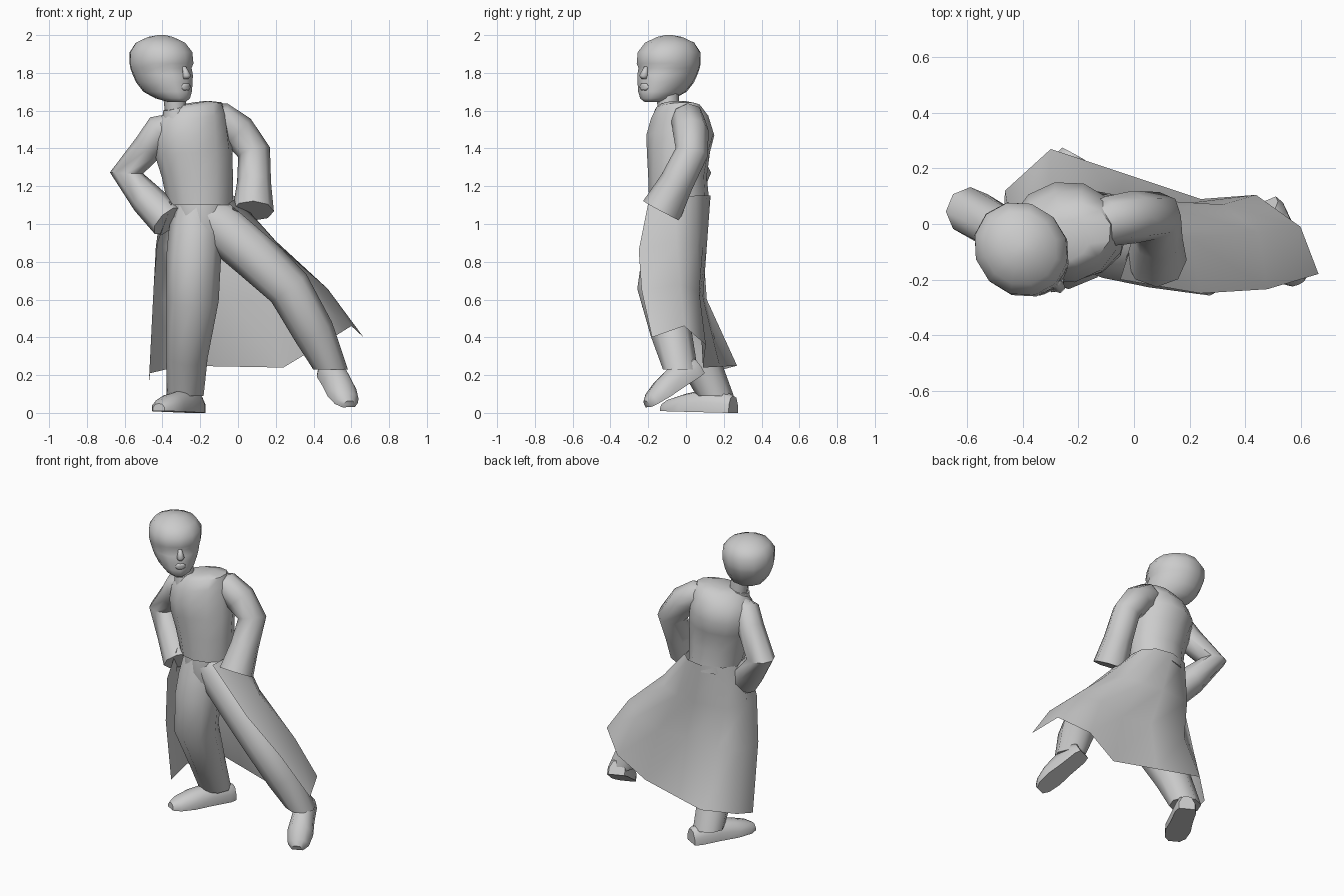
import bpy, bmesh, math
from mathutils import Vector as V, Matrix


def loft(name, rings, closed=True, caps=True, matrix=None, angle=50):
    """Skin a list of equal-length point rows into one smooth object."""
    bm = bmesh.new()
    rows = [[bm.verts.new(p) for p in r] for r in rings]
    n = len(rows[0])
    for a, b in zip(rows, rows[1:]):
        for i in range(n if closed else n - 1):
            j = (i + 1) % n
            bm.faces.new((a[i], a[j], b[j], b[i]))
    if caps and closed:
        bm.faces.new(rows[0])
        bm.faces.new(rows[-1])
    bmesh.ops.recalc_face_normals(bm, faces=bm.faces)
    if matrix:
        bm.transform(matrix)
    me = bpy.data.meshes.new(name)
    bm.to_mesh(me)
    bm.free()
    ob = bpy.data.objects.new(name, me)
    bpy.context.collection.objects.link(ob)
    bpy.ops.object.select_all(action='DESELECT')
    ob.select_set(True)
    bpy.context.view_layer.objects.active = ob
    bpy.ops.object.shade_smooth_by_angle(angle=math.radians(angle))
    return ob


def ring(c, u, v, n):
    return [V(c) + V(u) * math.cos(t) + V(v) * math.sin(t)
            for t in (2 * math.pi * i / n for i in range(n))]


def tube(name, path, n=8, flat_end=False):
    """Sleeve or trouser leg: path of (x, y, z, radius)."""
    pts = [V(p[:3]) for p in path]
    rings = []
    for i, p in enumerate(path):
        t = (pts[min(i + 1, len(pts) - 1)] - pts[max(i - 1, 0)]).normalized()
        if flat_end and i == len(pts) - 1:
            t = V((0, 0, -1))
        u = V((0, 1, 0)).cross(t).normalized()
        rings.append(ring(pts[i], u * p[3], t.cross(u) * p[3], n))
    return loft(name, rings)


# Torso: (x, y, z, half width, half depth, sideways tilt, twist)
torso = [(-.20, -.035, 1.10, .172, .160, 0, 0), (-.215, -.045, 1.25, .188, .155, .02, .05),
         (-.235, -.04, 1.38, .205, .167, .08, .12), (-.25, -.03, 1.47, .20, .18, .12, .2),
         (-.25, -.035, 1.56, .185, .15, .14, .25), (-.235, -.045, 1.62, .15, .11, .16, .3),
         (-.25, -.06, 1.638, .09, .07, .16, .3)]
loft("coat_bodice", [ring((x, y, z), (w, w * r, w * k), (-d * r, d, 0), 12)
                     for x, y, z, w, d, k, r in torso])

# Open coat skirt: rows run from the right front edge round the back
waist = [(-.35, -.16, 1.11), (-.40, -.04, 1.14), (-.335, .085, 1.15), (-.20, .13, 1.15),
         (-.09, .11, 1.15), (-.025, .05, 1.15), (-.005, -.06, 1.14), (-.05, -.20, 1.11)]
thigh = [(-.425, -.15, .90), (-.435, -.03, .88), (-.35, .09, .88), (-.14, .11, .88),
         (.00, .09, .88), (.12, .06, .89), (.20, -.05, .91), (.24, -.25, .86)]
knee = [(-.45, -.13, .60), (-.45, .03, .60), (-.31, .11, .60), (-.06, .09, .61),
        (.15, .07, .60), (.32, .07, .64), (.45, -.03, .68), (.48, -.235, .65)]
hem = [(-.472, -.04, .16), (-.465, .12, .21), (-.30, .27, .25), (-.03, .18, .245),
       (.24, .09, .24), (.44, .105, .36), (.60, -.01, .46), (.665, -.18, .40)]
loft("coat_skirt", [waist, thigh, knee, hem], closed=False, angle=80)

# Sleeves
tube("left_sleeve", [(-.20, -.02, 1.57, .06), (-.09, .01, 1.555, .09), (0, .025, 1.49, .095),
                     (.085, .03, 1.38, .088), (.085, -.05, 1.22, .09),
                     (.08, -.13, 1.07, .11)])
tube("right_sleeve", [(-.33, -.07, 1.53, .06), (-.41, -.06, 1.50, .085), (-.47, -.025, 1.41, .083),
                      (-.59, .045, 1.27, .088), (-.48, -.02, 1.13, .09),
                      (-.37, -.10, 1.015, .098)])

# Trousers, with a seat joining the legs
loft("trouser_seat", [ring((-.20, -.045, 1.13), (.155, 0, 0), (0, .13, 0), 12),
                      ring((-.20, -.05, .96), (.15, 0, 0), (0, .145, 0), 12),
                      ring((-.17, -.06, .87), (.07, 0, 0), (0, .10, 0), 12)])
tube("left_trouser_leg", [(-.19, -.05, 1.07, .11), (-.10, -.06, 1.0, .135), (.07, -.10, .85, .13),
                          (.27, -.14, .66, .118), (.40, -.08, .43, .11),
                          (.49, -.03, .23, .092)], flat_end=True)
tube("right_trouser_leg", [(-.22, -.045, 1.09, .125), (-.225, -.07, .95, .143),
                           (-.235, -.09, .82, .145),
                           (-.24, -.10, .60, .138), (-.27, .06, .30, .11),
                           (-.28, .155, .09, .098)], flat_end=True)


# Shoes: (position along sole, half width, height)
def shoe(name, heel, toe, up):
    heel, toe = V(heel), V(toe)
    f = (toe - heel).normalized()
    s = f.cross(V(up)).normalized()
    u = s.cross(f)
    L = (toe - heel).length
    rows = []
    for t, w, h in [(0, .05, .09), (.1, .065, .11), (.4, .068, .12),
                    (.68, .078, .095), (.9, .065, .065), (1, .035, .04)]:
        c = heel + f * t * L
        rows.append([c + s * w * a + u * h * b for a, b in
                     [(-1, 0), (1, 0), (1, .45), (.6, .9), (0, 1), (-.6, .9), (-1, .45)]])
    loft(name, rows)


shoe("left_shoe", (.465, .08, .21), (.585, -.20, .03), (.2, -.5, 1))
shoe("right_shoe", (-.215, .25, 0), (-.42, -.12, .01), (0, 0, 1))

# Neck and collar
tube("neck", [(-.325, -.09, 1.56, .058), (-.345, -.10, 1.74, .058)])
tube("collar", [(-.325, -.09, 1.57, .075), (-.335, -.095, 1.615, .062)], 10)

# Head: (z, front, back, half width), facing -y before turning
turn = Matrix.Translation((-.405, -.092, 1.82)) @ Matrix.Rotation(math.radians(45), 4, 'Z')
skull = [(-.175, -.165, -.07, .04), (-.155, -.188, .02, .078), (-.12, -.192, .10, .11),
         (-.07, -.188, .145, .135), (-.03, -.184, .165, .148), (.005, -.17, .178, .157),
         (.03, -.182, .182, .163), (.09, -.173, .18, .163), (.14, -.13, .145, .13),
         (.17, -.06, .075, .07), (.18, -.02, .02, .02)]
loft("head", [ring((0, (f + b) / 2, z), (w, 0, 0), (0, (b - f) / 2, 0), 12)
              for z, f, b, w in skull], matrix=turn, angle=60)

# Nose and lips
loft("nose", [ring((0, -.168, .015), (.01, 0, 0), (0, .01, 0), 6),
              ring((0, -.188, -.035), (.024, 0, 0), (0, .026, 0), 6),
              ring((0, -.182, -.052), (.016, 0, 0), (0, .014, 0), 6)], matrix=turn, angle=80)
loft("lips", [ring((0, -.184, z), (w, 0, 0), (0, d, 0), 8)
              for z, w, d in ((-.112, .02, .006), (-.103, .03, .013), (-.094, .034, .008),
                              (-.085, .03, .014), (-.075, .018, .005))],
     matrix=turn, angle=80)
